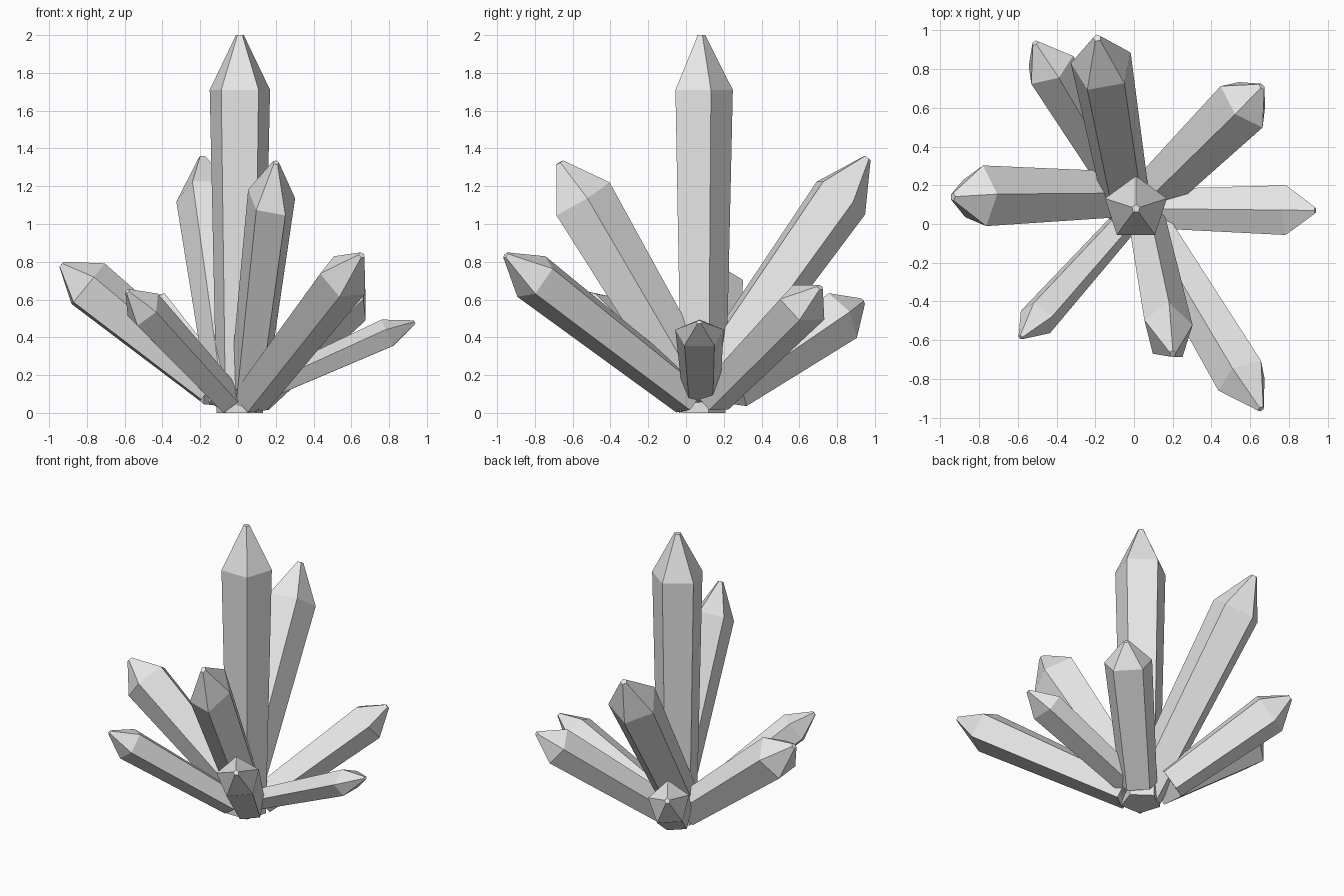
import bpy, bmesh
from math import cos, sin, pi, radians
from mathutils import Vector

cube = bpy.data.objects.get("Cube")
if cube:
    bpy.data.objects.remove(cube)

# Single pale crystal colour
mat = bpy.data.materials.new("pale_grey_crystal")
mat.use_nodes = True
mat.diffuse_color = (0.8, 0.8, 0.8, 1)
mat.node_tree.nodes["Principled BSDF"].inputs["Base Color"].default_value = (0.8, 0.8, 0.8, 1)

SIDES = 5
BASE_TAPER = 0.77
CAP_TAPER = 0.13


def crystal(name, base, tip, point, width, depth, roll):
    """Five-sided shaft widening to a shoulder, then a blunt point."""
    base, tip = Vector(base), Vector(tip)
    axis = (tip - base).normalized()
    side = Vector((0, 0, 1)).cross(axis)
    side = side.normalized() if side.length > 0.01 else Vector((1, 0, 0))
    up = axis.cross(side)
    bm = bmesh.new()
    rings = []
    for centre, scale in ((base, BASE_TAPER), (tip - axis * point, 1), (tip, CAP_TAPER)):
        ring = []
        for i in range(SIDES):
            a = radians(roll) + pi / 2 + 2 * pi * i / SIDES
            ring.append(bm.verts.new(centre + scale * (side * width * cos(a) + up * depth * sin(a))))
        rings.append(ring)
    for low, high in zip(rings, rings[1:]):
        for i in range(SIDES):
            j = (i + 1) % SIDES
            bm.faces.new((low[i], low[j], high[j], high[i]))
    bm.faces.new(rings[0][::-1])
    bm.faces.new(rings[-1])
    mesh = bpy.data.meshes.new(name)
    bm.to_mesh(mesh)
    bm.free()
    mesh.materials.append(mat)
    bpy.context.collection.objects.link(bpy.data.objects.new(name, mesh))


# Tall upright crystal in the middle
crystal("centre_crystal", (0.01, 0.08, 0), (0.01, 0.08, 2), 0.29, 0.168, 0.168, 0)

# Leaning crystals: base, tip, point length, width, depth, roll
crystal("front_left_crystal", (0.07, 0.02, 0.08), (0.655, -0.955, 0.835), 0.217, 0.142, 0.138, 7)
crystal("front_crystal", (0.05, 0.07, 0.075), (0.2, -0.67, 1.325), 0.226, 0.13, 0.178, -15)
crystal("front_right_crystal", (-0.05, 0.01, 0.07), (-0.585, -0.585, 0.645), 0.16, 0.1, 0.112, -29)
crystal("right_crystal", (-0.14, 0.15, 0.14), (-0.935, 0.14, 0.785), 0.174, 0.165, 0.15, 4)
crystal("back_right_crystal", (-0.1, 0.25, 0.12), (-0.51, 0.935, 0.59), 0.165, 0.137, 0.148, 5)
crystal("back_crystal", (-0.03, 0.06, 0.075), (-0.19, 0.96, 1.35), 0.25, 0.165, 0.165, 36)
crystal("back_left_crystal", (0.08, 0.14, 0.08), (0.66, 0.71, 0.665), 0.155, 0.16, 0.125, 2)
crystal("left_crystal", (0.04, 0.08, 0.08), (0.935, 0.07, 0.48), 0.154, 0.135, 0.084, 0)
